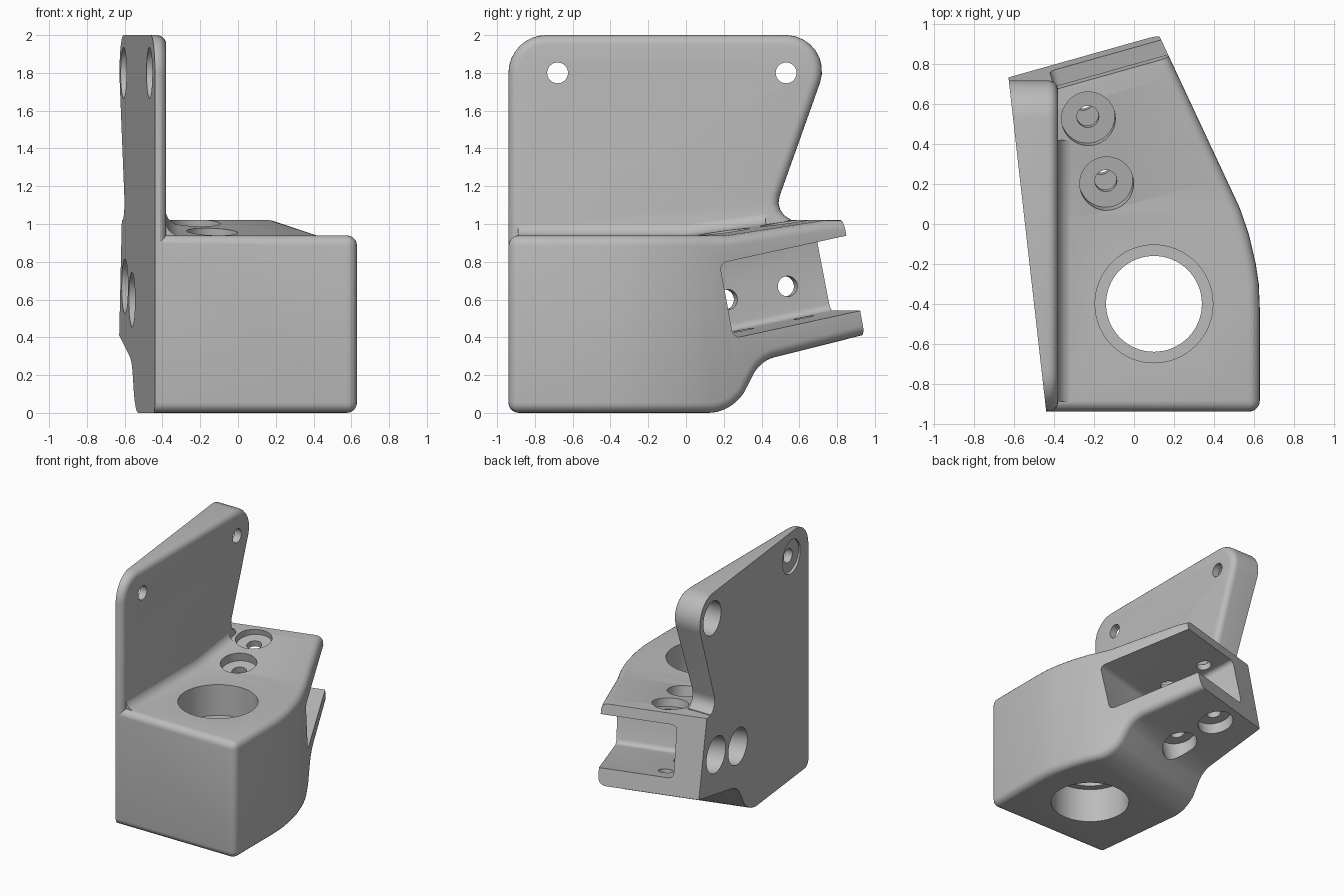
import bpy, bmesh
from math import sin, cos, radians
from mathutils import Matrix, Vector

if "Cube" in bpy.data.objects:
    bpy.data.objects.remove(bpy.data.objects["Cube"], do_unlink=True)

grey = bpy.data.materials.new("plain_grey")
grey.use_nodes = True
grey.diffuse_color = (0.5, 0.5, 0.5, 1)
grey.node_tree.nodes["Principled BSDF"].inputs["Base Color"].default_value = (0.5, 0.5, 0.5, 1)

# Directions: the rear arm is turned about z, its slot is also tilted upward
X, Y, Z = Vector((1, 0, 0)), Vector((0, 1, 0)), Vector((0, 0, 1))
TURN, TILT = radians(15.7), radians(11.3)
ALONG = Vector((-sin(TURN), cos(TURN), 0))
ACROSS = Vector((cos(TURN), sin(TURN), 0))
RISE = ALONG * cos(TILT) + Z * sin(TILT)
UP = Z * cos(TILT) - ALONG * sin(TILT)


def loft(name, rings):
    """Closed solid through equal-sized rings of points."""
    bm = bmesh.new()
    rows = [[bm.verts.new(p) for p in ring] for ring in rings]
    bm.faces.new(rows[0])
    bm.faces.new(rows[-1])
    for a, b in zip(rows, rows[1:]):
        for i in range(len(a)):
            j = (i + 1) % len(a)
            bm.faces.new((a[i], a[j], b[j], b[i]))
    bmesh.ops.recalc_face_normals(bm, faces=bm.faces)
    mesh = bpy.data.meshes.new(name)
    bm.to_mesh(mesh)
    bm.free()
    obj = bpy.data.objects.new(name, mesh)
    obj.data.materials.append(grey)
    bpy.context.scene.collection.objects.link(obj)
    return obj


def prism(name, pts, u, v, w, lo, hi, origin=Vector()):
    return loft(name, [[origin + u * a + v * b + w * c for a, b in pts] for c in (lo, hi)])


def arc(cx, cy, r, start, end, steps=8):
    angles = [radians(start + (end - start) * i / steps) for i in range(steps + 1)]
    return [(cx + r * cos(a), cy + r * sin(a)) for a in angles]


def cylinder(name, centre, axis, radius, lo, hi, sides=48):
    u = axis.orthogonal().normalized()
    ring = arc(0, 0, radius, 0, 360, sides)[:-1]
    return prism(name, ring, u, axis.cross(u), axis, lo, hi, centre)


def combine(target, other, operation):
    mod = target.modifiers.new(operation.lower(), 'BOOLEAN')
    mod.operation, mod.solver, mod.object = operation, 'EXACT', other
    bpy.context.view_layer.update()
    graph = bpy.context.evaluated_depsgraph_get()
    result = bpy.data.meshes.new_from_object(target.evaluated_get(graph))
    target.modifiers.clear()
    target.data = result
    bpy.data.objects.remove(other, do_unlink=True)


def round_edges(obj, width, rule, segments=5):
    bm = bmesh.new()
    bm.from_mesh(obj.data)
    bmesh.ops.remove_doubles(bm, verts=bm.verts, dist=0.0005)
    edges = [e for e in bm.edges if len(e.link_faces) == 2 and rule(e)]
    bmesh.ops.bevel(bm, geom=edges, offset=width, segments=segments, profile=0.5,
                    affect='EDGES', clamp_overlap=False)
    bm.to_mesh(obj.data)
    bm.free()


def top_height(x, y):
    s = Vector((x, y, 0)).dot(ALONG)
    return 0.94 + 0.08 * min(1, max(0, (s - 0.1) / 0.56))


# Main block: floor plan crossed with the arm's side profile
plan = [(-1, -0.94), (0.63, -0.94), (0.63, -0.42), (0.625, -0.3), (0.61, -0.2),
        (0.575, -0.05), (0.53, 0.08), (-0.274, 1.8), (-1, 1.8)]
block = prism("bracket", plan, X, Y, Z, -0.5, 1.5)
side = [(-1.6, 0)] + arc(-0.01, 0.25, 0.25, -90, -35) + arc(0.419, 0.1, 0.2, 145, 101, 5)
side += [(1.2, 0.485), (1.2, 1.02), (0.66, 1.02), (0.1, 0.94), (-1.6, 0.94)]
combine(block, prism("side_profile", side, ALONG, Z, ACROSS, -2.5, 2.5), 'INTERSECT')
round_edges(block, 0.055, lambda e: e.calc_face_angle(0) > radians(35))

# Flat, leaning end of the arm
end = [(0, -3), (3, -3), (3, 3), (0, 3)]
combine(block, prism("arm_end", end, RISE, UP, ACROSS, -3, 3, ALONG * 0.875 + Z * 0.42),
        'DIFFERENCE')

# Upright mounting plate
outline = [(-0.94, 0.6), (0.5525, 0.6)] + arc(0.585, 1.115, 0.095, 250, 160, 4)
outline += arc(0.53, 1.81, 0.19, -20, 90) + arc(-0.74, 1.8, 0.2, 90, 180)
plate = prism("plate", outline, Y, Z, X, -1, -0.38)
round_edges(plate, 0.05, lambda e: all(v.co.x > -0.4 for v in e.verts))
combine(block, plate, 'UNION')

# Concave fillet between plate and block
rings = []
for y in (-0.89, 0, 0.25, 0.42):
    z = top_height(-0.34, y)
    section = [(-0.42, z - 0.05), (-0.42, z + 0.077)]
    section += arc(-0.303, z + 0.077, 0.08, 180, 270, 5) + [(-0.303, z - 0.05)]
    rings.append([Vector((x, y, h)) for x, h in section])
combine(block, loft("fillet", rings), 'UNION')

# Slanted outer face
outside = [(-0.417, -1.14), (-0.772, 2), (-3, 2), (-3, -1.14)]
combine(block, prism("outside", outside, X, Y, Z, -1, 3), 'DIFFERENCE')

# Tilted slot, open to the rear and one side
corner = ALONG * 0.12 + Z * 0.395
opening = [(0, 0), (1.5, 0), (1.5, 0.405), (0, 0.405)]
slot = prism("slot", opening, RISE, UP, ACROSS, -0.2, 1.5, corner)
round_edges(slot, 0.04, lambda e: True)
combine(block, slot, 'DIFFERENCE')

# Stepped vertical bore
for radius, lo, hi in ((0.24, -1, 2), (0.295, 0.69, 2), (0.295, -1, 0.28)):
    combine(block, cylinder("bore", Vector((0.1, -0.4, 0)), Z, radius, lo, hi, 64), 'DIFFERENCE')

# Bolt holes through both slot flanges, counterbored outside
for reach in (0.22, 0.56):
    floor = corner + RISE * reach + ACROSS * -0.077
    for radius, lo, hi in ((0.055, -0.5, 1), (0.135, 0.455, 1), (0.135, -0.6, -0.05)):
        combine(block, cylinder("flange_hole", floor, UP, radius, lo, hi), 'DIFFERENCE')

# Bolt holes through the slot's side wall
for s, z in ((0.285, 0.6), (0.615, 0.67)):
    centre = ALONG * s + Z * z
    for radius, lo, hi in ((0.054, -1, -0.1), (0.145, -1, -0.27)):
        combine(block, cylinder("wall_hole", centre, ACROSS, radius, lo, hi), 'DIFFERENCE')

# Bolt holes at the top of the plate
for y in (-0.68, 0.53):
    for radius, hi in ((0.055, 0), (0.135, -0.44)):
        combine(block, cylinder("plate_hole", Vector((0, y, 1.8)), X, radius, -1, hi), 'DIFFERENCE')

bpy.context.view_layer.objects.active = block
block.select_set(True)
bpy.ops.object.shade_smooth_by_angle(angle=radians(28))
